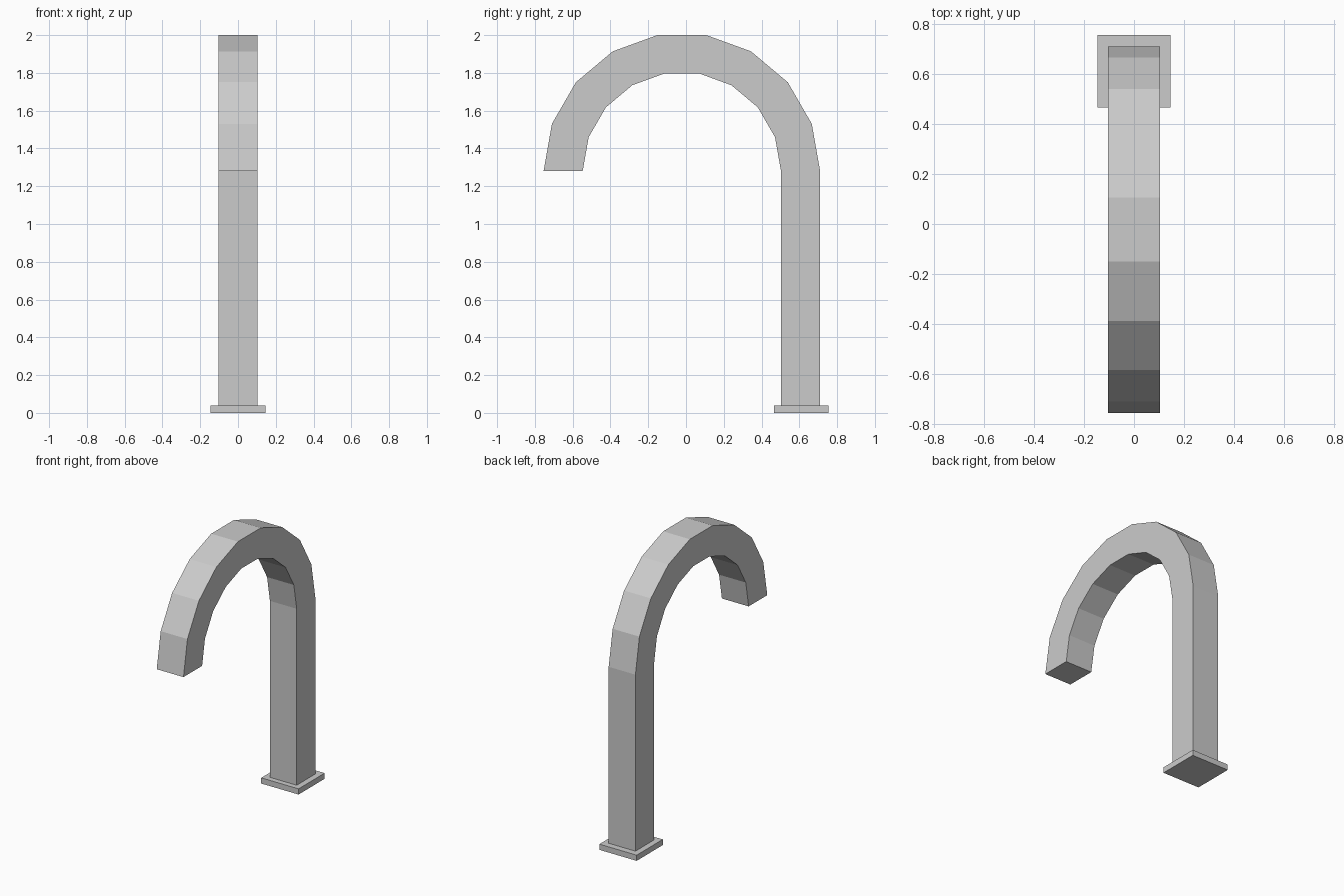
import bpy
import bmesh
from math import cos, sin, pi

if "Cube" in bpy.data.objects:
    bpy.data.objects.remove(bpy.data.objects["Cube"], do_unlink=True)

# Single plain grey
grey = bpy.data.materials.new("light_grey")
grey.use_nodes = True
colour = (0.6, 0.6, 0.6, 1)
grey.diffuse_color = colour
grey.node_tree.nodes["Principled BSDF"].inputs["Base Color"].default_value = colour


def extrude_profile(name, profile, half_width):
    """Extrude a closed (y, z) outline symmetrically along x."""
    bm = bmesh.new()
    face = bm.faces.new([bm.verts.new((-half_width, y, z)) for y, z in profile])
    result = bmesh.ops.extrude_face_region(bm, geom=[face])
    moved = [v for v in result["geom"] if isinstance(v, bmesh.types.BMVert)]
    bmesh.ops.translate(bm, verts=moved, vec=(2 * half_width, 0, 0))
    bmesh.ops.recalc_face_normals(bm, faces=bm.faces)
    mesh = bpy.data.meshes.new(name)
    bm.to_mesh(mesh)
    bm.free()
    mesh.materials.append(grey)
    obj = bpy.data.objects.new(name, mesh)
    bpy.context.collection.objects.link(obj)
    return obj


CENTRE_Y, SPRING_Z = -0.022, 1.28
OUTER, INNER, SEGMENTS = 0.732, 0.525, 9
PLATE_TOP = 0.04


def arc(radius):
    angles = [pi * i / SEGMENTS for i in range(SEGMENTS + 1)]
    return [(CENTRE_Y + radius * cos(a), SPRING_Z + radius * sin(a)) for a in angles]


# Square post curving over into a faceted hook
foot = [(CENTRE_Y + INNER, PLATE_TOP), (CENTRE_Y + OUTER, PLATE_TOP)]
extrude_profile("curved_post", foot + arc(OUTER) + arc(INNER)[::-1], 0.104)

# Square plate under the post
front, back = 0.465, 0.755
plate = [(front, 0), (back, 0), (back, PLATE_TOP), (front, PLATE_TOP)]
extrude_profile("base_plate", plate, 0.145)
